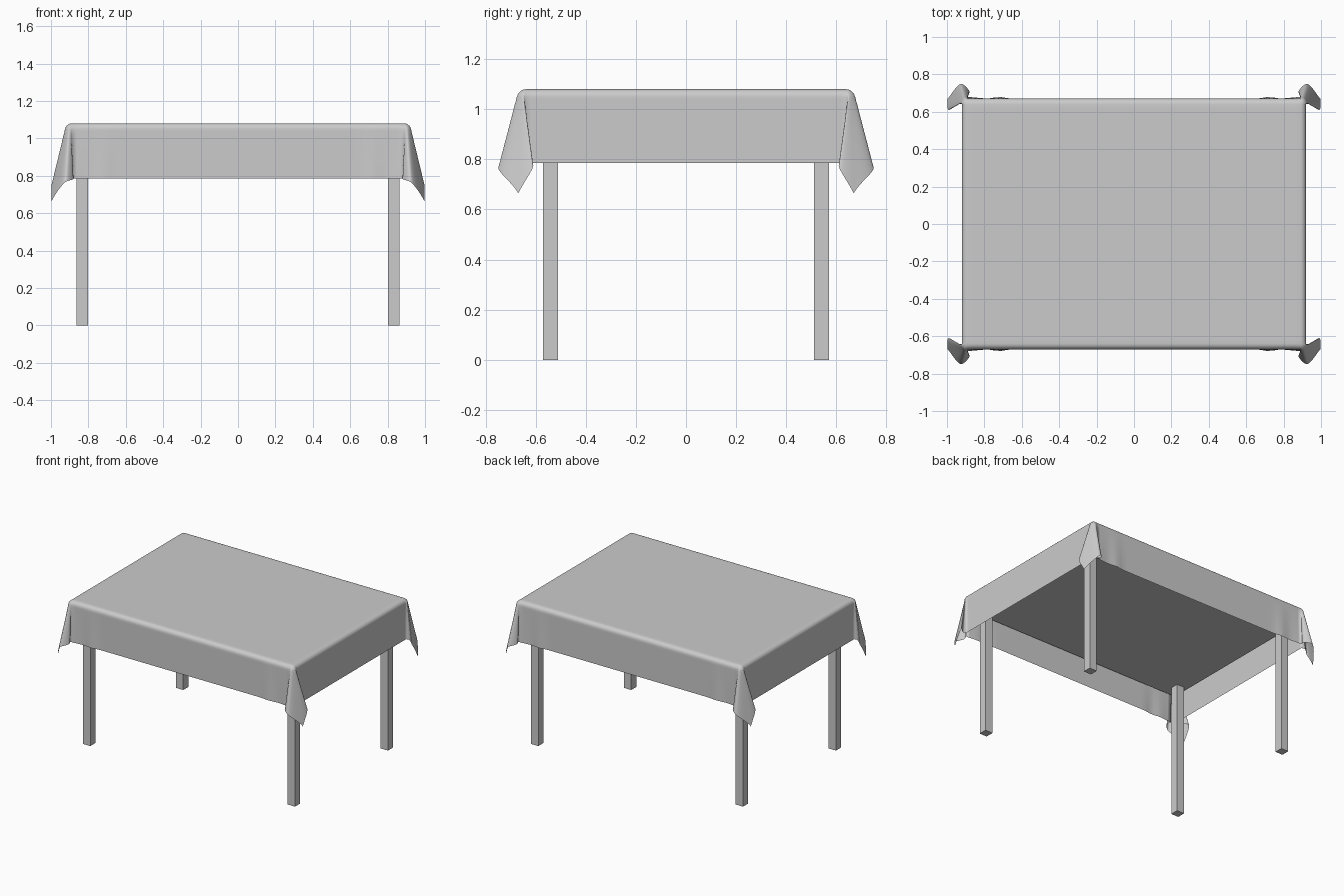
import bpy, bmesh, math

if "Cube" in bpy.data.objects:
    bpy.data.objects.remove(bpy.data.objects["Cube"])

A, B, R, TOP = 0.89, 0.64, 0.03, 1.08   # flat half sizes, edge radius, cloth height
OVER = 0.312                            # cloth length past the flat area
ARC = R * math.pi / 2

# corner fold: angle, sideways lean in x and y per unit of drop
FOLD = [(0, 0, 0), (9, 0.09, 0.0), (21, 0.225, -0.13), (45, 0.20, 0.02),
        (65, 0.07, 0.25), (78, -0.05, 0.14), (90, 0, 0.03)]


def lean(deg):
    """Smooth interpolation through the fold table."""
    n = len(FOLD)
    i = max(k for k in range(n - 1) if FOLD[k][0] <= deg + 1e-6)
    p, q = FOLD[i], FOLD[i + 1]
    o, s = FOLD[max(i - 1, 0)], FOLD[min(i + 2, n - 1)]
    h = q[0] - p[0]
    t = (deg - p[0]) / h
    out = []
    for c in (1, 2):
        m0 = (q[c] - o[c]) / (q[0] - o[0]) * h
        m1 = (s[c] - p[c]) / (s[0] - p[0]) * h
        out.append((2*t**3 - 3*t**2 + 1) * p[c] + (t**3 - 2*t**2 + t) * m0
                   + (3*t**2 - 2*t**3) * q[c] + (t**3 - t**2) * m1)
    return out


def drape(u, v):
    """Map a point of the flat cloth quarter to its hanging position."""
    du, dv = max(u - A, 0), max(v - B, 0)
    d = math.hypot(du, dv)
    if d == 0:
        return (u, v, TOP)
    if d < ARC:
        out, drop = R * math.sin(d / R), R * (1 - math.cos(d / R))
    else:
        out, drop = R, R + d - ARC
    phi = math.atan2(dv, du)
    lx = ly = 0.0
    if du > 0 and dv > 0:
        lx, ly = lean(math.degrees(phi))
    elif dv > 0:
        w = A - u
        ly = 0.03 * math.exp(-(w / 0.07)**2) + 0.03 * math.exp(-((w - 0.17) / 0.04)**2) * min(w / 0.1, 1)
    return (min(u, A) + out * math.cos(phi) + lx * drop,
            min(v, B) + out * math.sin(phi) + ly * drop,
            TOP - drop * math.sqrt(1 - lx * lx - ly * ly))


def stations(flat):
    inner = [flat * i / 30 for i in range(31)]
    edge = [flat + ARC * i / 5 for i in range(1, 6)]
    hang = [flat + ARC + (OVER - ARC) * i / 22 for i in range(1, 23)]
    return inner + edge + hang


def add_mirror(ob):
    m = ob.modifiers.new("Mirror", 'MIRROR')
    m.use_axis = (True, True, False)
    m.merge_threshold = 0.0005


def box(name, size, centre):
    bpy.ops.mesh.primitive_cube_add(size=1, location=centre)
    ob = bpy.context.object
    ob.name = name
    ob.scale = size
    bpy.ops.object.transform_apply(location=True, rotation=False, scale=True)
    return ob


# tablecloth: one quarter, mirrored
us, vs = stations(A), stations(B)
bm = bmesh.new()
grid = [[bm.verts.new(drape(u, v)) for v in vs] for u in us]
for i in range(len(us) - 1):
    for j in range(len(vs) - 1):
        f = bm.faces.new((grid[i][j], grid[i+1][j], grid[i+1][j+1], grid[i][j+1]))
        f.smooth = True
mesh = bpy.data.meshes.new("tablecloth")
bm.to_mesh(mesh)
bm.free()
cloth = bpy.data.objects.new("tablecloth", mesh)
bpy.context.collection.objects.link(cloth)
add_mirror(cloth)

# table top under the cloth
box("table_top", (1.79, 1.29, 0.095), (0, 0, 1.0175))

# four square legs
for sx, side in ((-1, "left"), (1, "right")):
    for sy, end in ((-1, "front"), (1, "back")):
        box(f"{end}_{side}_leg", (0.06, 0.06, 0.98), (sx * 0.833, sy * 0.54, 0.49))
